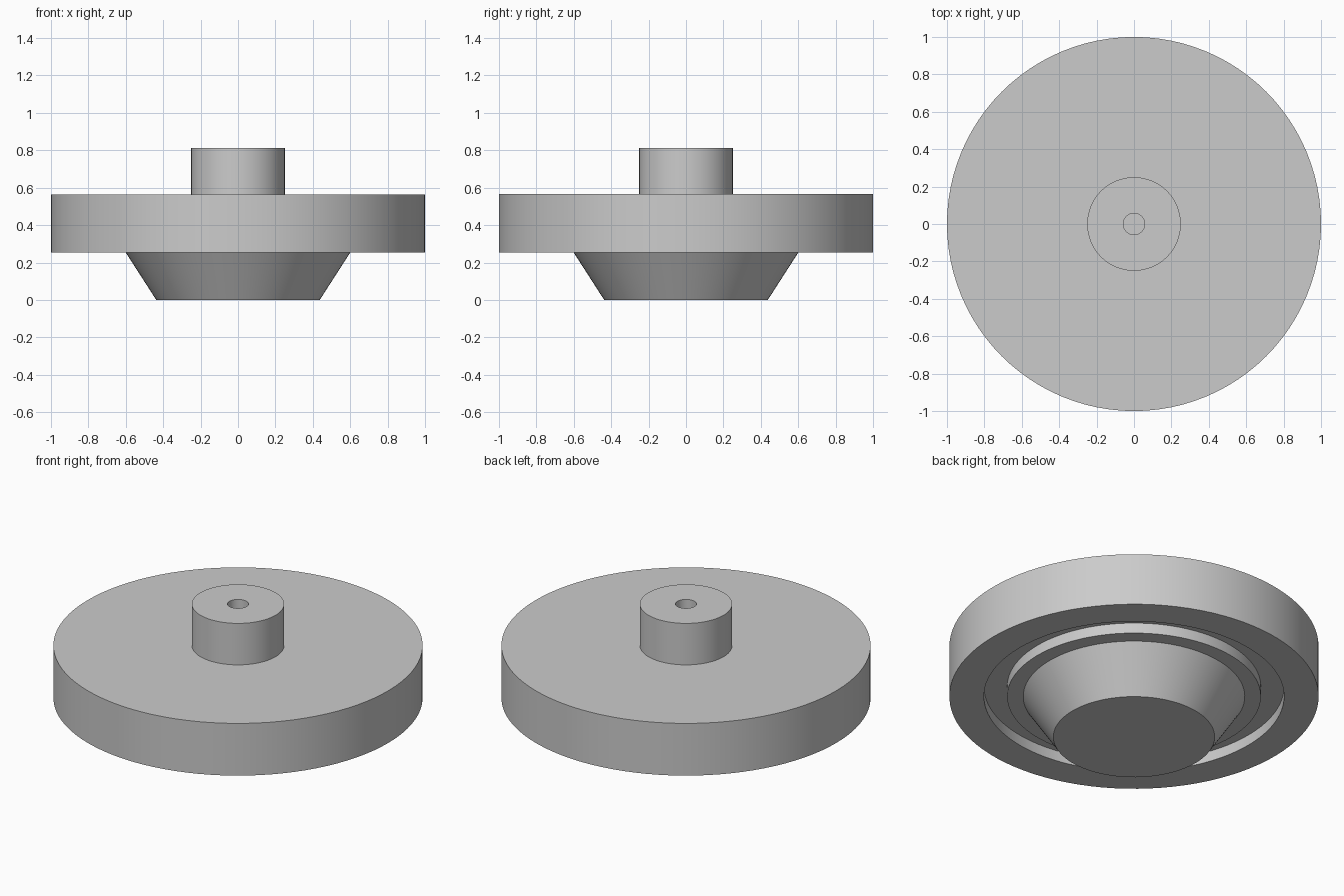
import bpy
import bmesh
import math

SEGMENTS = 96

default_cube = bpy.data.objects.get("Cube")
if default_cube:
    bpy.data.objects.remove(default_cube, do_unlink=True)

# One plain grey for the whole turned part
grey = bpy.data.materials.new("plain grey")
grey.use_nodes = True
colour = (0.6, 0.6, 0.6, 1)
grey.diffuse_color = colour
grey.node_tree.nodes["Principled BSDF"].inputs["Base Color"].default_value = colour


def lathe(name, profile):
    """Revolve (radius, height) points, listed from bottom to top along the outside."""
    bm = bmesh.new()
    verts = [bm.verts.new((r, 0, z)) for r, z in profile]
    edges = [bm.edges.new(pair) for pair in zip(verts, verts[1:])]
    bmesh.ops.spin(bm, geom=verts + edges, cent=(0, 0, 0), axis=(0, 0, 1),
                   angle=math.tau, steps=SEGMENTS, use_duplicate=False)
    bmesh.ops.remove_doubles(bm, verts=bm.verts, dist=0.0001)
    mesh = bpy.data.meshes.new(name)
    # Face outward: the profile runs with the outside on its right
    bm.normal_update()
    wall = max(bm.faces, key=lambda f: f.calc_center_median().xy.length)
    if wall.normal.dot(wall.calc_center_median()) < 0:
        bmesh.ops.reverse_faces(bm, faces=bm.faces)
    bm.to_mesh(mesh)
    bm.free()
    obj = bpy.data.objects.new(name, mesh)
    obj.data.materials.append(grey)
    bpy.context.collection.objects.link(obj)
    bpy.ops.object.select_all(action="DESELECT")
    obj.select_set(True)
    bpy.context.view_layer.objects.active = obj
    bpy.ops.object.shade_smooth_by_angle(angle=math.radians(30))
    return obj


# Levels and shared radii
disc_bottom, disc_top, shaft_top = 0.253, 0.565, 0.813
groove_floor = disc_bottom + 0.0625
cone_radius, shaft_radius, bore_radius = 0.6, 0.25, 0.057

# Tapered foot under the disc
lathe("tapered_base", [(0, 0), (0.437, 0), (cone_radius, disc_bottom)])

# Wide disc with a ring groove cut in its underside
lathe("disc", [
    (cone_radius, disc_bottom), (0.687, disc_bottom),
    (0.687, groove_floor), (0.813, groove_floor),
    (0.813, disc_bottom), (1, disc_bottom),
    (1, disc_top), (shaft_radius, disc_top),
])

# Short shaft with a blind centre hole
lathe("shaft", [
    (shaft_radius, disc_top), (shaft_radius, shaft_top),
    (bore_radius, shaft_top), (bore_radius, disc_top), (0, disc_top),
])
